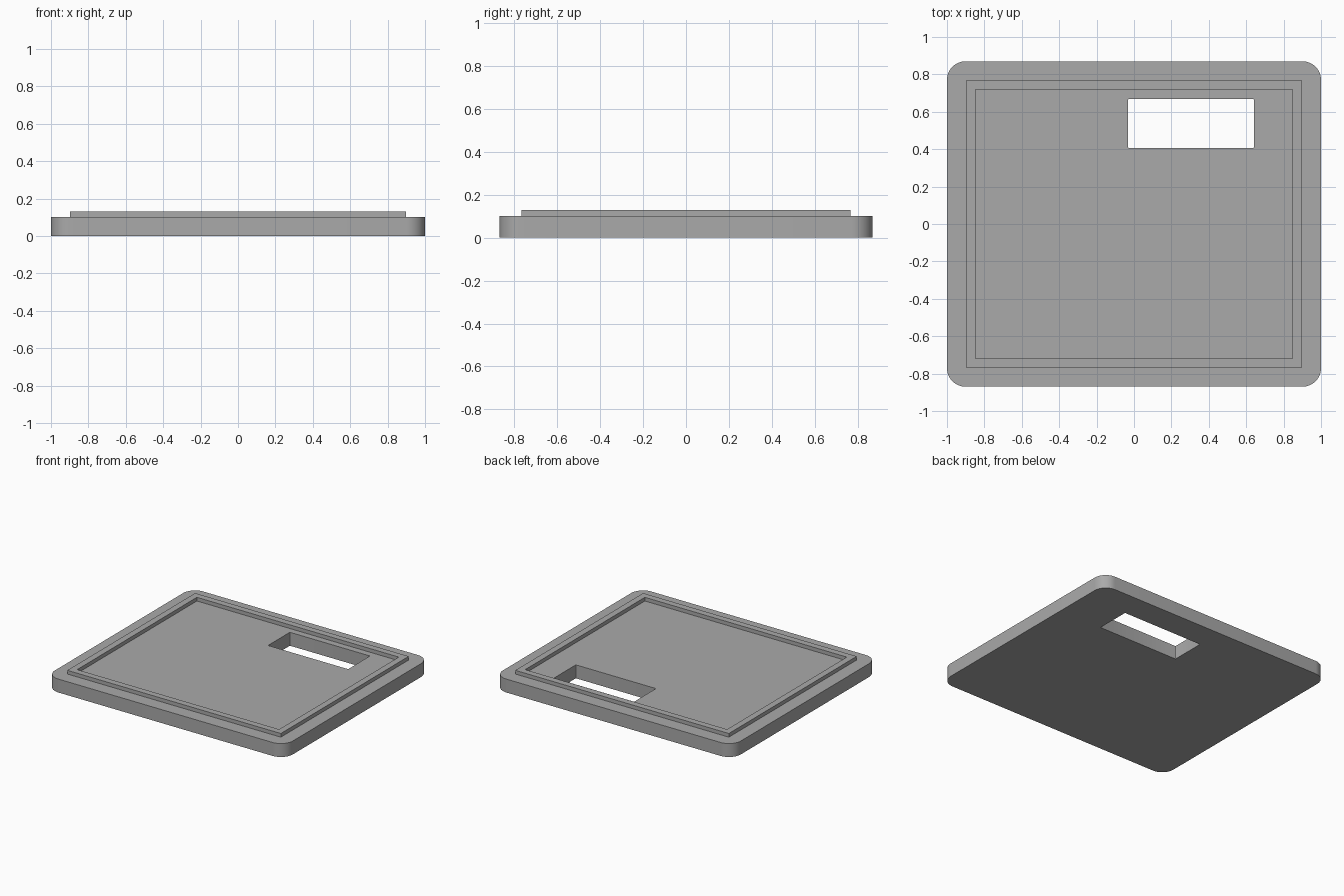
import bpy, bmesh
from math import sin, cos, pi, radians

cube = bpy.data.objects.get("Cube")
if cube:
    bpy.data.objects.remove(cube, do_unlink=True)

# Single grey plastic colour
grey = bpy.data.materials.new("grey plastic")
grey.use_nodes = True
colour = (0.4, 0.4, 0.4, 1)
grey.diffuse_color = colour
grey.node_tree.nodes["Principled BSDF"].inputs["Base Color"].default_value = colour


def outline(x0, x1, y0, y1, radius=0, steps=12):
    """Rectangle outline with optional rounded corners."""
    if not radius:
        return [(x1, y1), (x0, y1), (x0, y0), (x1, y0)]
    corners = [(x1 - radius, y1 - radius), (x0 + radius, y1 - radius),
               (x0 + radius, y0 + radius), (x1 - radius, y0 + radius)]
    return [(cx + radius * cos(a), cy + radius * sin(a))
            for q, (cx, cy) in enumerate(corners)
            for a in ((q + i / steps) * pi / 2 for i in range(steps + 1))]


def slab(name, outer, hole, z0, z1):
    """Extrude an outline with a hole between two heights."""
    curve = bpy.data.curves.new(name, "CURVE")
    curve.dimensions = "2D"
    curve.fill_mode = "BOTH"
    curve.extrude = (z1 - z0) / 2
    for points in (outer, hole):
        spline = curve.splines.new("POLY")
        spline.points.add(len(points) - 1)
        for p, (x, y) in zip(spline.points, points):
            p.co = (x, y, 0, 1)
        spline.use_cyclic_u = True
    obj = bpy.data.objects.new(name, curve)
    bpy.context.collection.objects.link(obj)
    bpy.ops.object.select_all(action="DESELECT")
    obj.select_set(True)
    bpy.context.view_layer.objects.active = obj
    bpy.ops.object.convert(target="MESH")
    obj = bpy.context.object
    obj.name = name

    # Weld the caps to the walls and raise to height
    bm = bmesh.new()
    bm.from_mesh(obj.data)
    bmesh.ops.remove_doubles(bm, verts=bm.verts, dist=0.0001)
    bmesh.ops.recalc_face_normals(bm, faces=bm.faces)
    bmesh.ops.translate(bm, verts=bm.verts, vec=(0, 0, (z0 + z1) / 2))
    bm.to_mesh(obj.data)
    bm.free()
    obj.data.materials.clear()
    obj.data.materials.append(grey)
    bpy.ops.object.shade_smooth_by_angle(angle=radians(30))
    return obj


# Rounded base plate with a rectangular window
slab("base_plate", outline(-1, 1, -0.87, 0.87, 0.1),
     outline(-0.032, 0.641, 0.406, 0.668, 0.005, 4), 0, 0.102)

# Raised locating rim
slab("locating_rim", outline(-0.897, 0.897, -0.767, 0.767),
     outline(-0.848, 0.848, -0.718, 0.718), 0.102, 0.13)
